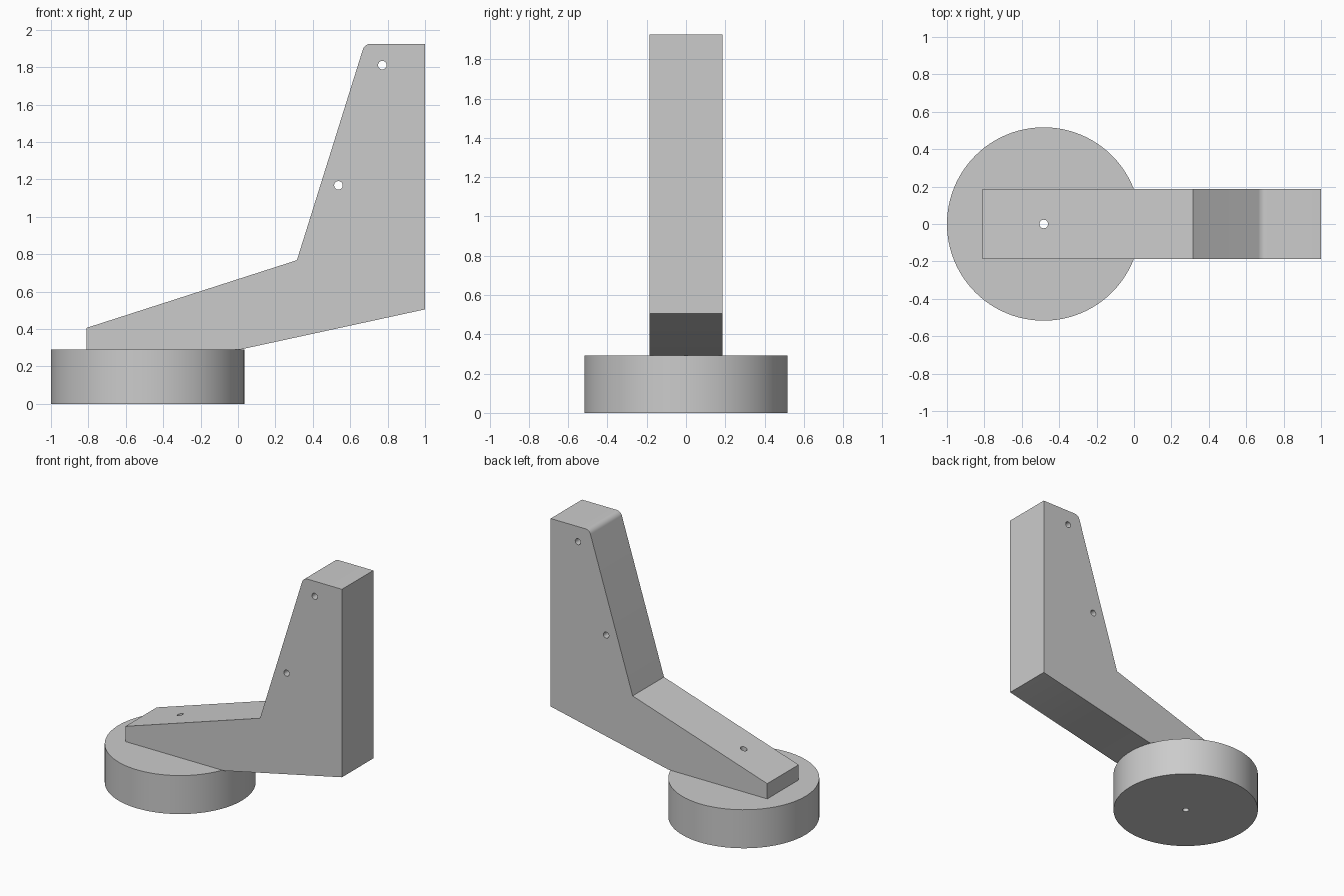
import bpy, bmesh, math
from mathutils import Vector

cube = bpy.data.objects.get("Cube")
if cube:
    bpy.data.objects.remove(cube, do_unlink=True)

grey = bpy.data.materials.new("plain grey")
grey.use_nodes = True
colour = (0.6, 0.6, 0.6, 1)
grey.diffuse_color = colour
grey.node_tree.nodes["Principled BSDF"].inputs["Base Color"].default_value = colour

DISC_X, DISC_R, DISC_TOP = -0.483, 0.517, 0.291
HALF_WIDTH, HOLE_R = 0.187, 0.023


def cylinder(name, radius, depth, location, sides, rotation=(0, 0, 0)):
    bpy.ops.mesh.primitive_cylinder_add(vertices=sides, radius=radius, depth=depth,
                                        location=location, rotation=rotation)
    obj = bpy.context.object
    obj.name = name
    obj.data.materials.append(grey)
    return obj


def rounded_corner(before, corner, after, radius, steps=8):
    """Points of an arc that replaces a profile corner."""
    corner = Vector(corner)
    a = (Vector(before) - corner).normalized()
    b = (Vector(after) - corner).normalized()
    half = a.angle(b) / 2
    tangent = radius / math.tan(half)
    centre = corner + (a + b).normalized() * radius / math.sin(half)
    start = corner + a * tangent - centre
    end = corner + b * tangent - centre
    return [tuple(centre + start.lerp(end, i / steps).normalized() * radius)
            for i in range(steps + 1)]


def extrude_profile(name, points, half_width):
    bm = bmesh.new()
    face = bm.faces.new([bm.verts.new((x, -half_width, z)) for x, z in points])
    side = bmesh.ops.extrude_face_region(bm, geom=[face])["geom"]
    bmesh.ops.translate(bm, vec=(0, 2 * half_width, 0),
                        verts=[v for v in side if isinstance(v, bmesh.types.BMVert)])
    bmesh.ops.recalc_face_normals(bm, faces=bm.faces)
    mesh = bpy.data.meshes.new(name)
    bm.to_mesh(mesh)
    bm.free()
    mesh.materials.append(grey)
    obj = bpy.data.objects.new(name, mesh)
    bpy.context.collection.objects.link(obj)
    return obj


def finish(obj, cutters):
    """Drill the holes, then smooth the curved faces."""
    bpy.ops.object.select_all(action="DESELECT")
    bpy.context.view_layer.objects.active = obj
    obj.select_set(True)
    for cutter in cutters:
        mod = obj.modifiers.new("drill", "BOOLEAN")
        mod.operation = "DIFFERENCE"
        mod.solver = "EXACT"
        mod.object = cutter
        bpy.ops.object.modifier_apply(modifier=mod.name)
    bpy.ops.object.shade_smooth_by_angle(angle=math.radians(30))


# Round base and bent arm
base = cylinder("round_base", DISC_R, DISC_TOP, (DISC_X, 0, DISC_TOP / 2), 96)
elbow, tip, top_back = (0.315, 0.768), (0.677, 1.925), (1, 1.925)
profile = [(-0.81, DISC_TOP), (-0.81, 0.406), elbow,
           *rounded_corner(elbow, tip, top_back, 0.045),
           top_back, (1, 0.505), (0.015, DISC_TOP)]
arm = extrude_profile("bent_arm", profile, HALF_WIDTH)

# Screw holes: one down through the base, two across the upright
base_drill = cylinder("base_drill", HOLE_R, 2, (DISC_X, 0, 0.5), 24)
cross_drills = [cylinder("cross_drill", HOLE_R, 1, (x, 0, z), 24, (math.pi / 2, 0, 0))
                for x, z in ((0.537, 1.168), (0.772, 1.811))]
finish(base, [base_drill])
finish(arm, [base_drill] + cross_drills)

for drill in [base_drill] + cross_drills:
    bpy.data.objects.remove(drill, do_unlink=True)
